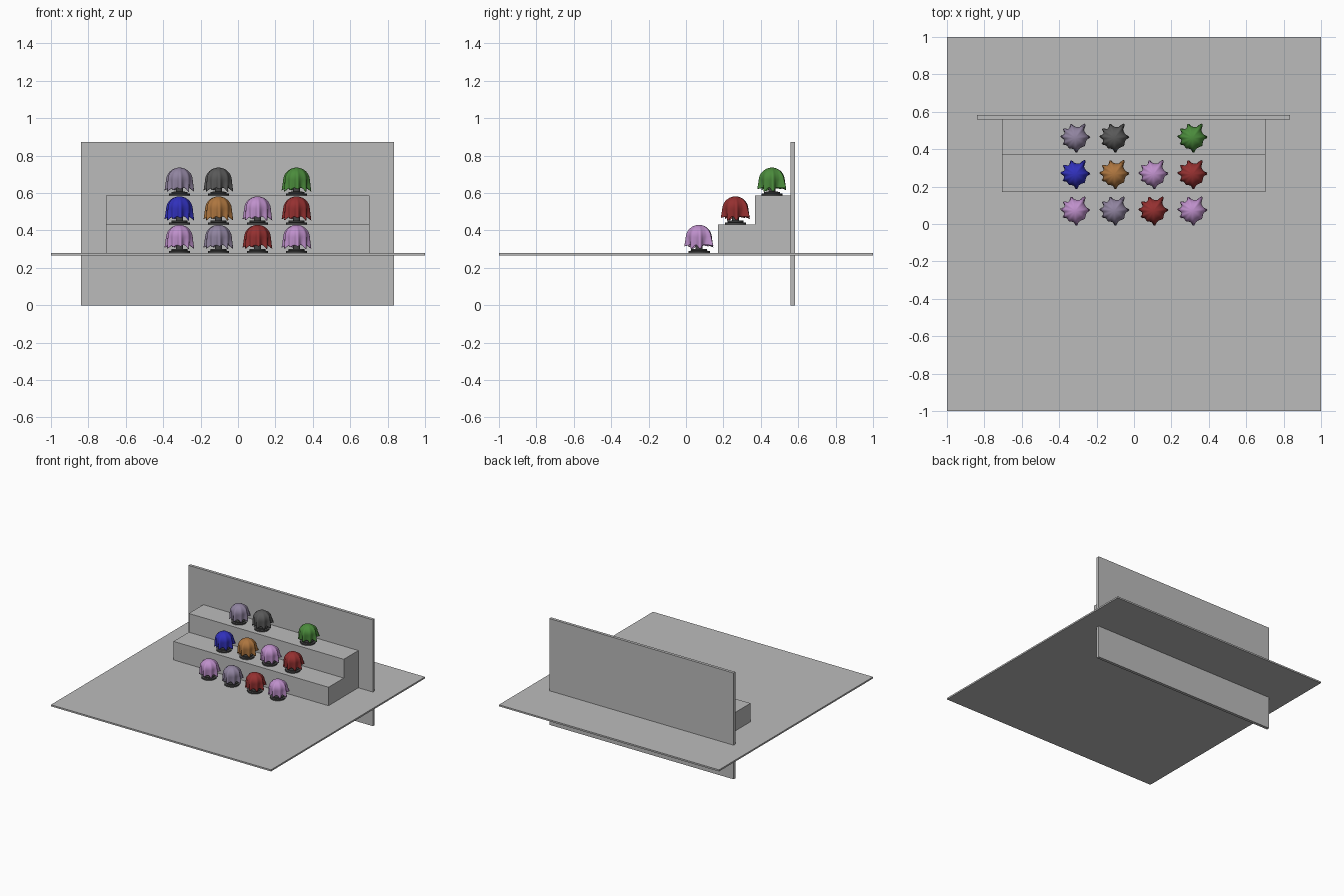
import bpy, bmesh, math

if "Cube" in bpy.data.objects:
    bpy.data.objects.remove(bpy.data.objects["Cube"])

def mat(name, rgb):
    m = bpy.data.materials.new(name)
    m.diffuse_color = (*rgb, 1)
    m.use_nodes = True
    m.node_tree.nodes["Principled BSDF"].inputs["Base Color"].default_value = m.diffuse_color
    return m

GREY = mat("light grey", (0.5, 0.5, 0.5))
STAND = mat("charcoal", (0.06, 0.06, 0.06))
CLOTH = {
    "lilac": mat("lilac", (0.52, 0.28, 0.6)),
    "lavender": mat("lavender grey", (0.28, 0.23, 0.35)),
    "red": mat("red", (0.3, 0.03, 0.03)),
    "blue": mat("blue", (0.03, 0.03, 0.5)),
    "orange": mat("orange brown", (0.42, 0.18, 0.05)),
    "dark": mat("dark grey", (0.1, 0.1, 0.1)),
    "green": mat("green", (0.07, 0.26, 0.045)),
}

def mesh_obj(name, bm, material):
    bmesh.ops.recalc_face_normals(bm, faces=bm.faces)
    me = bpy.data.meshes.new(name)
    bm.to_mesh(me)
    bm.free()
    me.materials.append(material)
    ob = bpy.data.objects.new(name, me)
    bpy.context.collection.objects.link(ob)
    return ob

def extrude_x(name, profile, x0, x1):
    """Extrude a (y, z) outline along x."""
    bm = bmesh.new()
    a = [bm.verts.new((x0, y, z)) for y, z in profile]
    b = [bm.verts.new((x1, y, z)) for y, z in profile]
    bm.faces.new(a)
    bm.faces.new(b[::-1])
    for i in range(len(a)):
        j = (i + 1) % len(a)
        bm.faces.new((a[i], a[j], b[j], b[i]))
    return mesh_obj(name, bm, GREY)

# floor, back wall and two-step riser
extrude_x("floor", [(-1, 0.267), (1, 0.267), (1, 0.28), (-1, 0.28)], -1, 1)
extrude_x("back_wall", [(0.558, 0), (0.582, 0), (0.582, 0.873), (0.558, 0.873)], -0.84, 0.835)
extrude_x("steps", [(0.171, 0.28), (0.558, 0.28), (0.558, 0.586), (0.369, 0.586),
                    (0.369, 0.432), (0.171, 0.432)], -0.706, 0.703)

# cloth folds: (direction in degrees, tip radius, hem height)
FOLDS = [(4, 0.079, 0.022), (56, 0.092, 0.04), (108, 0.08, 0.03), (143, 0.082, 0.035),
         (174, 0.081, 0.028), (207, 0.074, 0.022), (238, 0.066, 0.03), (274, 0.08, 0.035),
         (320, 0.066, 0.02)]

def hem(angle):
    """Hem radius and height in a direction, folds pushing out from a base ring."""
    r, z = 0.054, 0.042
    for d, fr, fz in FOLDS:
        diff = (angle - d + 180) % 360 - 180
        w = math.exp(-(diff / 11) ** 2)
        r += (fr - 0.054) * w
        z += (fz - 0.042) * w
    return r, z

def cloth_mesh(segs=90, rings=18, dome=0.064, top=0.15):
    bm = bmesh.new()
    apex = bm.verts.new((0, 0, top))
    prev = None
    for k in range(1, rings + 1):
        t = k / rings
        ring = []
        for s in range(segs):
            ang = 360 * s / segs
            hr, hz = hem(ang)
            # rounded cap first, then hanging folds
            u = min(t / 0.55, 1)
            cr = dome * math.sin(u * math.pi / 2)
            cz = top - 0.062 * (1 - math.cos(u * math.pi / 2))
            v = max(0, (t - 0.55) / 0.45)
            z = cz + (hz - cz) * v
            r = cr + (hr - dome) * t ** 1.3
            a = math.radians(ang)
            ring.append(bm.verts.new((r * math.cos(a), r * math.sin(a), z)))
        for s in range(segs):
            n = (s + 1) % segs
            if prev:
                bm.faces.new((prev[s], ring[s], ring[n], prev[n]))
            else:
                bm.faces.new((apex, ring[s], ring[n]))
        prev = ring
    for f in bm.faces:
        f.smooth = True
    return bm

def stand_mesh(segs=32):
    """Lathe: stepped foot, neck and the round head under the cloth."""
    prof = [(0.057, 0), (0.057, 0.01), (0.042, 0.012), (0.042, 0.02), (0.018, 0.022), (0.018, 0.045)]
    prof += [(0.05 * math.sin(math.radians(a)), 0.09 - 0.05 * math.cos(math.radians(a)))
             for a in range(30, 180, 15)]
    bm = bmesh.new()
    rings = [[bm.verts.new((r * math.cos(2 * math.pi * s / segs),
                            r * math.sin(2 * math.pi * s / segs), z))
              for s in range(segs)] for r, z in prof]
    for a, b in zip(rings, rings[1:]):
        for s in range(segs):
            n = (s + 1) % segs
            bm.faces.new((a[s], a[n], b[n], b[s]))
    bm.faces.new(rings[0][::-1])
    bm.faces.new(rings[-1])
    return bm

# rows of draped stands: y, z, colours from left to right
ROWS = [
    (0.07, 0.28, ["lilac", "lavender", "red", "lilac"]),
    (0.265, 0.432, ["blue", "orange", "lilac", "red"]),
    (0.46, 0.586, ["lavender", "dark", None, "green"]),
]
for row, (y, z, colours) in enumerate(ROWS, 1):
    for col, colour in enumerate(colours):
        if not colour:
            continue
        x = -0.313 + 0.2087 * col
        stand = mesh_obj(f"stand_{row}_{col + 1}", stand_mesh(), STAND)
        stand.location = (x, y, z)
        cloth = mesh_obj(f"cloth_{row}_{col + 1}", cloth_mesh(), CLOTH[colour])
        cloth.location = (x, y, z)
        thick = cloth.modifiers.new("thickness", 'SOLIDIFY')
        thick.thickness = 0.0015
